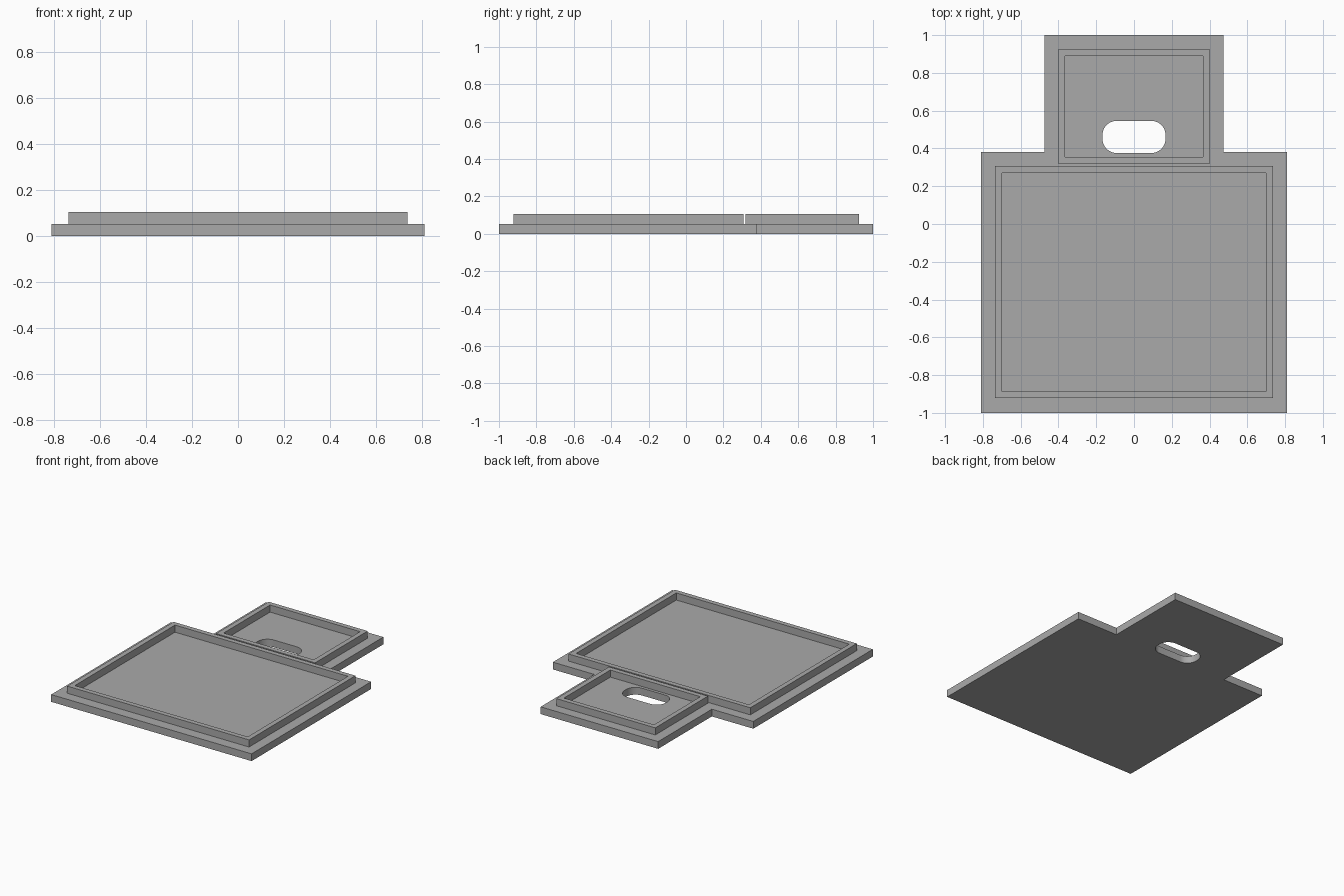
import bpy, bmesh, math
from mathutils import Vector

cube = bpy.data.objects.get("Cube")
if cube:
    bpy.data.objects.remove(cube, do_unlink=True)

grey = bpy.data.materials.new("mid grey")
grey.use_nodes = True
colour = (0.4, 0.4, 0.4, 1)
grey.diffuse_color = colour
grey.node_tree.nodes["Principled BSDF"].inputs["Base Color"].default_value = colour

BASE_TOP, RIM_TOP = 0.053, 0.105


def rectangle(half_x, y0, y1):
    return [(-half_x, y0), (half_x, y0), (half_x, y1), (-half_x, y1)]


def rounded_rectangle(half_x, y0, y1, radius, steps=10):
    points = []
    corners = [(half_x - radius, y1 - radius), (radius - half_x, y1 - radius),
               (radius - half_x, y0 + radius), (half_x - radius, y0 + radius)]
    for i, (cx, cy) in enumerate(corners):
        for s in range(steps + 1):
            a = (i + s / steps) * math.pi / 2
            points.append((cx + radius * math.cos(a), cy + radius * math.sin(a)))
    return points


def extrude_outline(name, loops, z0, z1):
    """Fill an outer loop with optional holes and extrude it upward."""
    bm = bmesh.new()
    edges = []
    for loop in loops:
        verts = [bm.verts.new((x, y, z0)) for x, y in loop]
        edges += [bm.edges.new((v, verts[i - 1])) for i, v in enumerate(verts)]
    bmesh.ops.triangle_fill(bm, edges=edges, use_beauty=True, normal=Vector((0, 0, 1)))
    result = bmesh.ops.extrude_face_region(bm, geom=bm.faces[:], use_keep_orig=True)
    top = [v for v in result["geom"] if isinstance(v, bmesh.types.BMVert)]
    bmesh.ops.translate(bm, verts=top, vec=(0, 0, z1 - z0))
    bmesh.ops.recalc_face_normals(bm, faces=bm.faces[:])
    mesh = bpy.data.meshes.new(name)
    bm.to_mesh(mesh)
    bm.free()
    mesh.materials.append(grey)
    obj = bpy.data.objects.new(name, mesh)
    bpy.context.collection.objects.link(obj)
    return obj


# Stepped base plate with a rounded slot through it
right_side = [(0.81, -1), (0.81, 0.38), (0.475, 0.38), (0.475, 1)]
outline = right_side + [(-x, y) for x, y in reversed(right_side)]
slot = rounded_rectangle(0.167, 0.376, 0.546, 0.075)
base = extrude_outline("base_plate", [outline, slot], 0, BASE_TOP)
bpy.ops.object.select_all(action="DESELECT")
base.select_set(True)
bpy.context.view_layer.objects.active = base
bpy.ops.object.shade_smooth_by_angle(angle=math.radians(30))

# Raised rims around the two trays
WALL = 0.036
for name, half_x, y0, y1 in [("large_tray_rim", 0.735, -0.922, 0.307),
                             ("small_tray_rim", 0.4, 0.318, 0.926)]:
    extrude_outline(name, [rectangle(half_x, y0, y1),
                           rectangle(half_x - WALL, y0 + WALL, y1 - WALL)],
                    BASE_TOP - 0.005, RIM_TOP)
